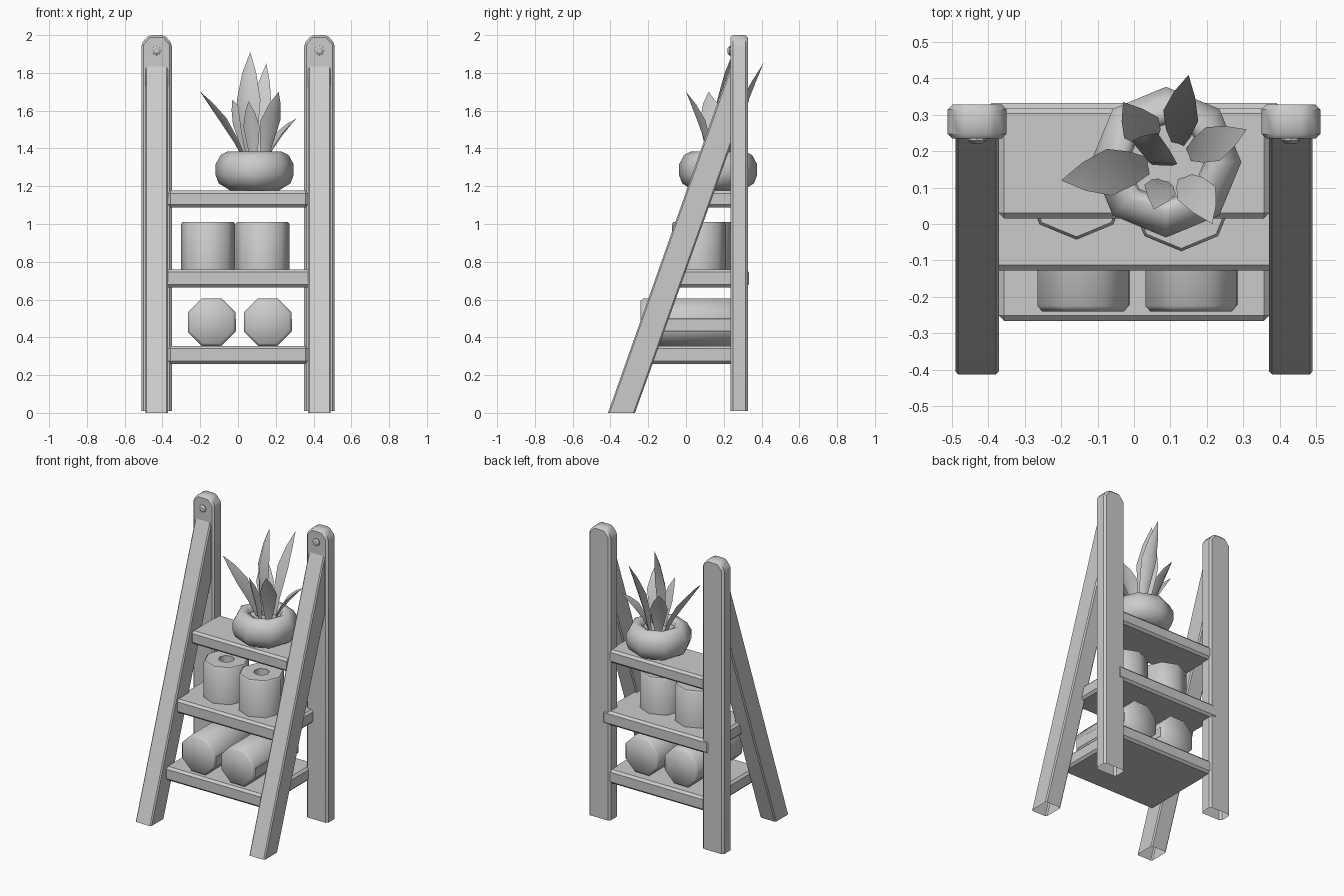
import bpy, bmesh, math
from mathutils import Vector

if "Cube" in bpy.data.objects:
    bpy.data.objects.remove(bpy.data.objects["Cube"])


def finish(name, bm, angle=35):
    bmesh.ops.recalc_face_normals(bm, faces=bm.faces)
    me = bpy.data.meshes.new(name)
    bm.to_mesh(me)
    bm.free()
    ob = bpy.data.objects.new(name, me)
    bpy.context.collection.objects.link(ob)
    bpy.ops.object.select_all(action='DESELECT')
    ob.select_set(True)
    bpy.context.view_layer.objects.active = ob
    bpy.ops.object.shade_smooth_by_angle(angle=math.radians(angle))
    return ob


def prism(name, pts, vec, bevel, open_z=None):
    """Extrude an outline along vec, soften its edges, optionally open the foot."""
    bm = bmesh.new()
    f = bm.faces.new([bm.verts.new(p) for p in pts])
    r = bmesh.ops.extrude_face_region(bm, geom=[f])
    bmesh.ops.translate(bm, vec=vec, verts=[v for v in r['geom'] if isinstance(v, bmesh.types.BMVert)])
    if f.is_valid and len(f.link_loops if hasattr(f, 'link_loops') else f.loops) and \
            not any(len(e.link_faces) == 1 for e in f.edges) and any(len(e.link_faces) > 2 for e in f.edges):
        bm.faces.remove(f)
    if not any(abs(fc.calc_center_median().dot(Vector(vec).normalized())
                   - Vector(pts[0]).dot(Vector(vec).normalized())) < 1e-5 for fc in bm.faces):
        bm.faces.new([v for v in list(bm.verts)[:len(pts)]])
    bmesh.ops.recalc_face_normals(bm, faces=bm.faces)
    edges = [e for e in bm.edges if open_z is None or any(v.co.z > open_z + 1e-4 for v in e.verts)]
    if bevel:
        bmesh.ops.bevel(bm, geom=edges, offset=bevel, segments=1, affect='EDGES', clamp_overlap=True)
    if open_z is not None:
        bmesh.ops.delete(bm, geom=[fc for fc in bm.faces if all(v.co.z < open_z + 1e-3 for v in fc.verts)],
                         context='FACES_ONLY')
    return finish(name, bm)


def lathe(name, prof, center, n, axis='Z', phase=0.0, angle=35, closed=False):
    """Low-poly turned solid; prof is (radius, height) pairs."""
    bm = bmesh.new()
    rings = []
    for r, h in prof:
        ring = []
        for i in range(n):
            a = phase + 2 * math.pi * i / n
            p = (r * math.cos(a), r * math.sin(a), h)
            if axis == 'Y':
                p = (p[0], h, p[1])
            ring.append(bm.verts.new(Vector(p) + Vector(center)))
        rings.append(ring)
    pairs = list(zip(rings, rings[1:])) + ([(rings[-1], rings[0])] if closed else [])
    for a, b in pairs:
        for i in range(n):
            j = (i + 1) % n
            bm.faces.new((a[i], a[j], b[j], b[i]))
    if not closed:
        bm.faces.new(rings[0])
        bm.faces.new(rings[-1])
    return finish(name, bm, angle)


def leaf(name, base, tip, width, bow, side):
    """Folded pointed leaf: diamond cross-sections along a bowed path."""
    base, tip, side = Vector(base), Vector(tip), Vector(side).normalized()
    out = side.cross((tip - base).normalized()).normalized()
    bm = bmesh.new()
    prev = None
    for t, w in ((0, .35), (.25, .7), (.55, 1), (.8, .6)):
        c = base.lerp(tip, t) + out * bow * math.sin(math.pi * t)
        h = width * w / 2
        ring = [bm.verts.new(p) for p in (c - side * h, c + out * h * .45, c + side * h, c + out * h * .1)]
        if prev:
            for i in range(4):
                j = (i + 1) % 4
                bm.faces.new((prev[i], prev[j], ring[j], ring[i]))
        else:
            bm.faces.new(ring)
        prev = ring
    end = bm.verts.new(tip)
    for i in range(4):
        bm.faces.new((prev[i], prev[(i + 1) % 4], end))
    finish(name, bm, 50)


# Upright posts, slanted front legs and screws, mirrored left and right
for s, tag in ((-1, 'left'), (1, 'right')):
    c = 0.431 * s
    post = [(-.081, .01), (.081, .01), (.081, 1.955), (.042, 2.0), (-.042, 2.0), (-.081, 1.955)]
    prism('back_post_' + tag, [(c + x, .235, z) for x, z in post], (0, .093, 0), .013, .01)
    leg = [(-.413, 0), (-.27, 0), (.25, 1.45), (.25, 1.86), (.235, 1.835)]
    prism('front_leg_' + tag, [(c - .06, y, z) for y, z in leg], (.12, 0, 0), .01, 0)
    lathe('screw_' + tag, [(.025, .24), (.025, .229), (.014, .221)], (c, 0, 1.917), 8, 'Y')

# Shelves
for name, hx, y0, y1, z0, z1 in (('top_shelf', .372, .015, .318, 1.087, 1.177),
                                 ('middle_shelf', .405, -.128, .333, .665, .76),
                                 ('bottom_shelf', .372, -.266, .318, .26, .355)):
    prism(name, [(-hx, y0, z0), (hx, y0, z0), (hx, y1, z0), (-hx, y1, z0)], (0, 0, z1 - z0), .015)

# Upright rolls with a hollow core
for i, (x, y) in enumerate(((-.158, .1), (.13, .068))):
    lathe('upright_roll_%d' % i, [(.05, .76), (.143, .76), (.143, 1.0), (.135, 1.01), (.05, 1.01)],
          (x, y, 0), 8, closed=True, angle=50)

# Rolled towels lying front to back, each with a loose end flap
for i, x in enumerate((-.14, .157)):
    lathe('rolled_towel_%d' % i, [(.122, -.24), (.136, -.225), (.136, .25), (.122, .265)],
          (x, 0, .481), 8, 'Y', math.pi / 8, 50)
    prism('towel_flap_%d' % i, [(x + .11, -.225, .43), (x + .129, -.225, .43),
                                (x + .129, -.225, .5), (x + .11, -.225, .5)], (0, .475, 0), .004)

# Round pot with a sunken soil surface
lathe('plant_pot', [(.13, 1.178), (.19, 1.215), (.207, 1.26), (.207, 1.315), (.18, 1.365), (.14, 1.385),
                    (.11, 1.372), (.105, 1.34)], (.088, .17, 0), 8, angle=60)

# Leaves: base, tip, width, bow, direction across the blade
for i, args in enumerate((
        ((.04, .16, 1.34), (-.2, .12, 1.70), .13, -.03, (.1, -1, .1)),
        ((.12, .22, 1.34), (.15, .41, 1.85), .10, -.03, (-1, .3, 0)),
        ((.15, .19, 1.34), (.31, .26, 1.56), .10, -.03, (-.4, 1, 0)),
        ((.05, .23, 1.34), (-.03, .335, 1.66), .11, -.03, (-1, -.6, 0)),
        ((.14, .13, 1.34), (.215, 0, 1.70), .11, -.03, (1, .35, 0)),
        ((.08, .12, 1.34), (.055, .04, 1.65), .09, -.02, (1, -.3, 0)),
        ((.07, .18, 1.34), (.065, .25, 1.91), .14, .025, (1, -.5, 0)))):
    leaf('leaf_%d' % i, *args)
